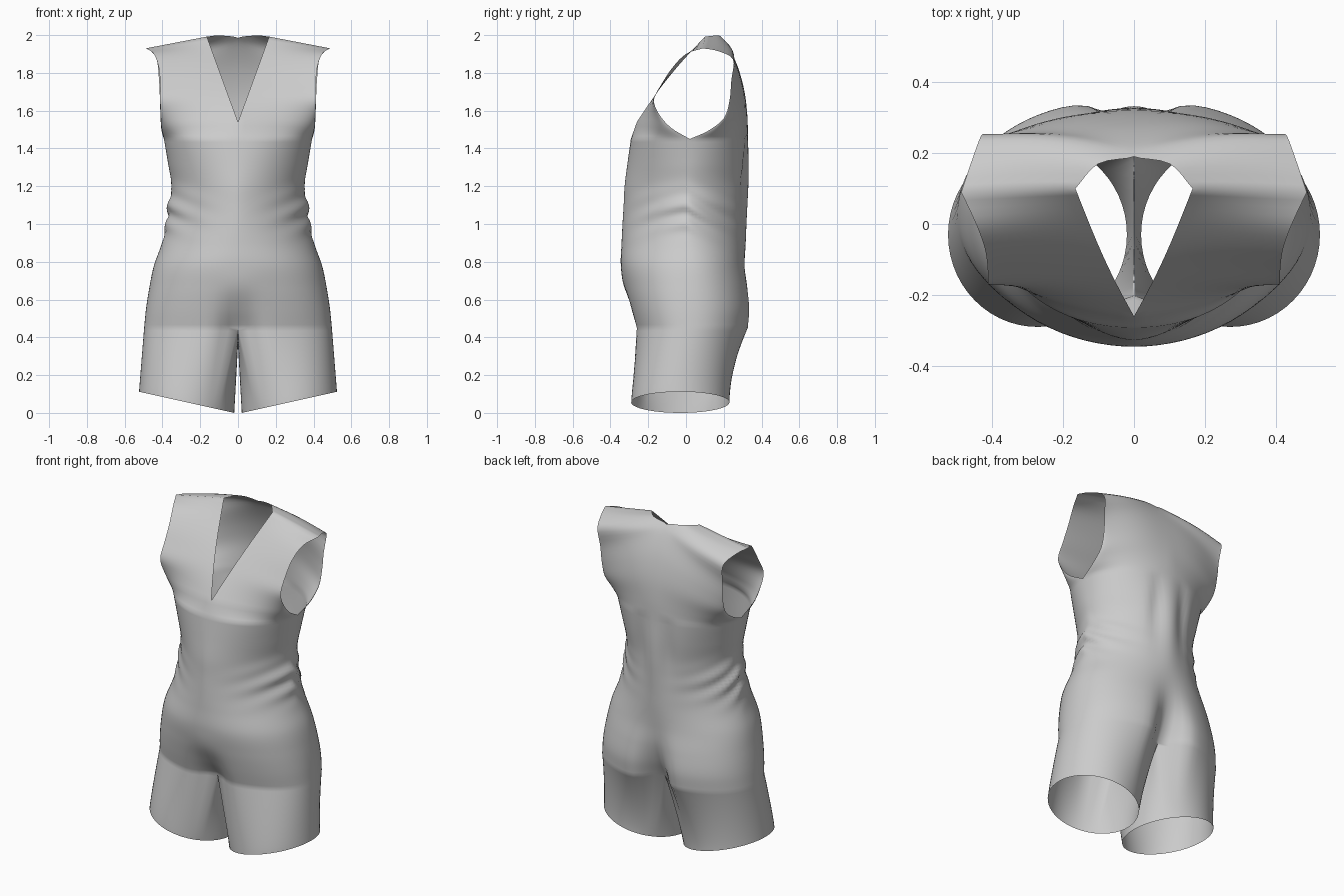
import bpy, bmesh
from math import sin, cos, pi, exp, radians
from mathutils import Vector

if "Cube" in bpy.data.objects:
    bpy.data.objects.remove(bpy.data.objects["Cube"])

COLS = 20          # columns per front or back quarter
CHEST, CROTCH, MID = 1.45, 0.45, 0.02


def spline(keys, t):
    """Smooth lookup in rows of (t, values...)."""
    t = min(max(t, keys[0][0]), keys[-1][0])
    i = max(k for k in range(len(keys) - 1) if keys[k][0] <= t)
    a, b = keys[i], keys[i + 1]
    p, q = keys[max(i - 1, 0)], keys[min(i + 2, len(keys) - 1)]
    h = b[0] - a[0]
    u = (t - a[0]) / h
    out = []
    for c in range(1, len(a)):
        m0 = (b[c] - p[c]) / (b[0] - p[0]) * h
        m1 = (q[c] - a[c]) / (q[0] - a[0]) * h
        out.append((2*u**3 - 3*u*u + 1) * a[c] + (u**3 - 2*u*u + u) * m0
                   + (3*u*u - 2*u**3) * b[c] + (u**3 - u*u) * m1)
    return out


def path(points):
    """Evenly keyed curve through points."""
    keys = [(i / (len(points) - 1), *p) for i, p in enumerate(points)]
    return lambda t: Vector(spline(keys, t))


# Body sections: z, half width, front y, back y, fullness, front dent, back dent
BODY = [
    (0.45, .497, -.275, .345, 2.2, .25, .42),
    (0.55, .487, -.300, .352, 2.2, .10, .28),
    (0.66, .470, -.325, .340, 2.15, .0, .14),
    (0.78, .445, -.345, .320, 2.05, .0, .04),
    (0.90, .402, -.341, .316, 1.85, .0, .0),
    (1.00, .380, -.336, .320, 1.7, .0, .0),
    (1.10, .368, -.330, .325, 1.65, .0, .0),
    (1.20, .352, -.325, .330, 1.7, .0, .0),
    (1.32, .370, -.310, .332, 1.85, .0, .0),
    (1.45, .392, -.292, .328, 2.1, .0, .0),
]


def ring_point(z, j):
    """Half ring: front centre, around the side, to back centre."""
    xs, yf, yb, n, df, db = spline(BODY, z)
    a = pi / 2 * j / COLS
    back = j > COLS
    x = xs * max(sin(a), 0) ** (2 / n) if j < 2 * COLS else 0
    c = abs(cos(a)) ** (2 / n) if j != COLS else 0
    y = MID + ((yb if back else yf) - MID) * c
    dent = (db if back else df) * exp(-(x / .09) ** 2)
    y = MID + (y - MID) * (1 - dent)
    # Gathered folds at the side of the waist
    amt = .014 * max(sin(a), 0) ** 3 * exp(-((z - 1.06) / .10) ** 2)
    amt *= sin(58 * (z + .45 * abs(y)) + 2 * sin(7 * y))
    # Long soft creases beside the spine
    if back:
        y -= .018 * exp(-((x - .09) / .04) ** 2) * exp(-((z - 1.25) / .2) ** 2)
    return Vector((x * (1 + 2 * amt), y * (1 + 2 * amt), z))


def panel(inner, outer, back):
    """Upper panel between the centre/neck edge and the armhole edge."""
    n = spline(BODY, CHEST)[3]
    rows = []
    for i in range(29):
        v = i / 28
        p, q = inner(v), outer(v)
        row = []
        for j in range(COLS + 1):
            a = pi / 2 * j / COLS
            sx = sin(a) ** (2 / n)
            sy = 1 - max(cos(a), 0) ** (2 / n) if j < COLS else 1
            w = (1 - v) ** 2
            k = sy * w + sx * (1 - w)
            co = Vector((p.x + (q.x - p.x) * sx, p.y + (q.y - p.y) * k,
                         p.z + (q.z - p.z) * sx))
            if back:
                co.y += .03 * sin(pi * sx) * sin(pi * v)
            if i == 0:
                co = ring_point(CHEST, 2 * COLS - j if back else j)
            row.append(co)
        rows.append(row)
    return rows


bm = bmesh.new()


def add_grid(rows, flip=False):
    vs = [[bm.verts.new(p) for p in r] for r in rows]
    for a, b in zip(vs, vs[1:]):
        for j in range(len(a) - 1):
            f = [a[j], a[j + 1], b[j + 1], b[j]]
            bm.faces.new(f[::-1] if flip else f)


# Torso and hips
STEPS = 60
add_grid([[ring_point(CROTCH + (CHEST - CROTCH) * i / STEPS, j)
           for j in range(2 * COLS + 1)] for i in range(STEPS + 1)])

# Front panel: centre then V neckline; front armhole
tip, neck, armpit = (.487, .09, 1.93), (.165, .10, 1.992), (.392, MID, CHEST)
vee = Vector((0, -.26, 1.54))


def front_inner(v):
    k = 5 / 28
    if v <= k:
        return Vector((0, -.292, CHEST)).lerp(vee, v / k)
    t = (v - k) / (1 - k)
    p = vee.lerp(Vector(neck), t)
    p.y -= .02 * sin(pi * t)
    return p


front_arm = path([armpit, (.405, -.08, 1.51), (.41, -.145, 1.585), (.412, -.17, 1.66),
                  (.412, -.13, 1.74), (.42, -.07, 1.83), (.445, 0, 1.90), tip])
add_grid(panel(front_inner, front_arm, False))

# Back panel: spine then back neckline; back armhole
back_in = path([(0, .328, CHEST), (0, .325, 1.57), (0, .31, 1.70), (0, .275, 1.83),
                (0, .225, 1.94), (0, .19, 1.985), (.10, .17, 1.998), neck])
back_arm = path([armpit, (.405, .12, 1.495), (.41, .20, 1.56), (.413, .23, 1.65),
                 (.418, .24, 1.76), (.43, .25, 1.87), (.46, .17, 1.915), tip])
add_grid(panel(back_in, back_arm, True), flip=True)

# Leg: half ring plus crotch curve, drawn down to the tilted hem
top, hem = [], []
INNER = 16


def hem_point(deg):
    s, c = sin(radians(deg)), cos(radians(deg))
    return Vector((.272 + .252 * s, -.03 - .26 * c, .056 * (1 + s)))


for j in range(2 * COLS + 1):
    top.append(ring_point(CROTCH, j))
    hem.append(hem_point(-40 + 130 * j / COLS))
f, b = top[0], top[-1]
for j in range(1, INNER + 1):
    t = j / INNER
    p = b.lerp(f, t)
    if j < INNER:
        p.z -= .09 * sin(pi * t) ** .6
    top.append(p)
    hem.append(hem_point(220 + 100 * t))
rows = []
for i in range(25):
    v = i / 24
    row = []
    for p, q in zip(top, hem):
        e = 1 - (1 - v) ** (1.7 if p.y > 0 else 1.2)
        row.append(Vector((p.x + (q.x - p.x) * v, p.y + (q.y - p.y) * e,
                           p.z + (q.z - p.z) * v)))
    rows.append(row)
add_grid(rows, flip=True)

# Weld the panels and mirror the half garment
bmesh.ops.remove_doubles(bm, verts=bm.verts, dist=.0008)
mesh = bpy.data.meshes.new("sleeveless_romper")
bm.to_mesh(mesh)
bm.free()
romper = bpy.data.objects.new("sleeveless_romper", mesh)
bpy.context.collection.objects.link(romper)
mirror = romper.modifiers.new("mirror", 'MIRROR')
mirror.use_clip = True
mirror.merge_threshold = .001
bpy.context.view_layer.objects.active = romper
romper.select_set(True)
bpy.ops.object.shade_smooth_by_angle(angle=radians(60))
